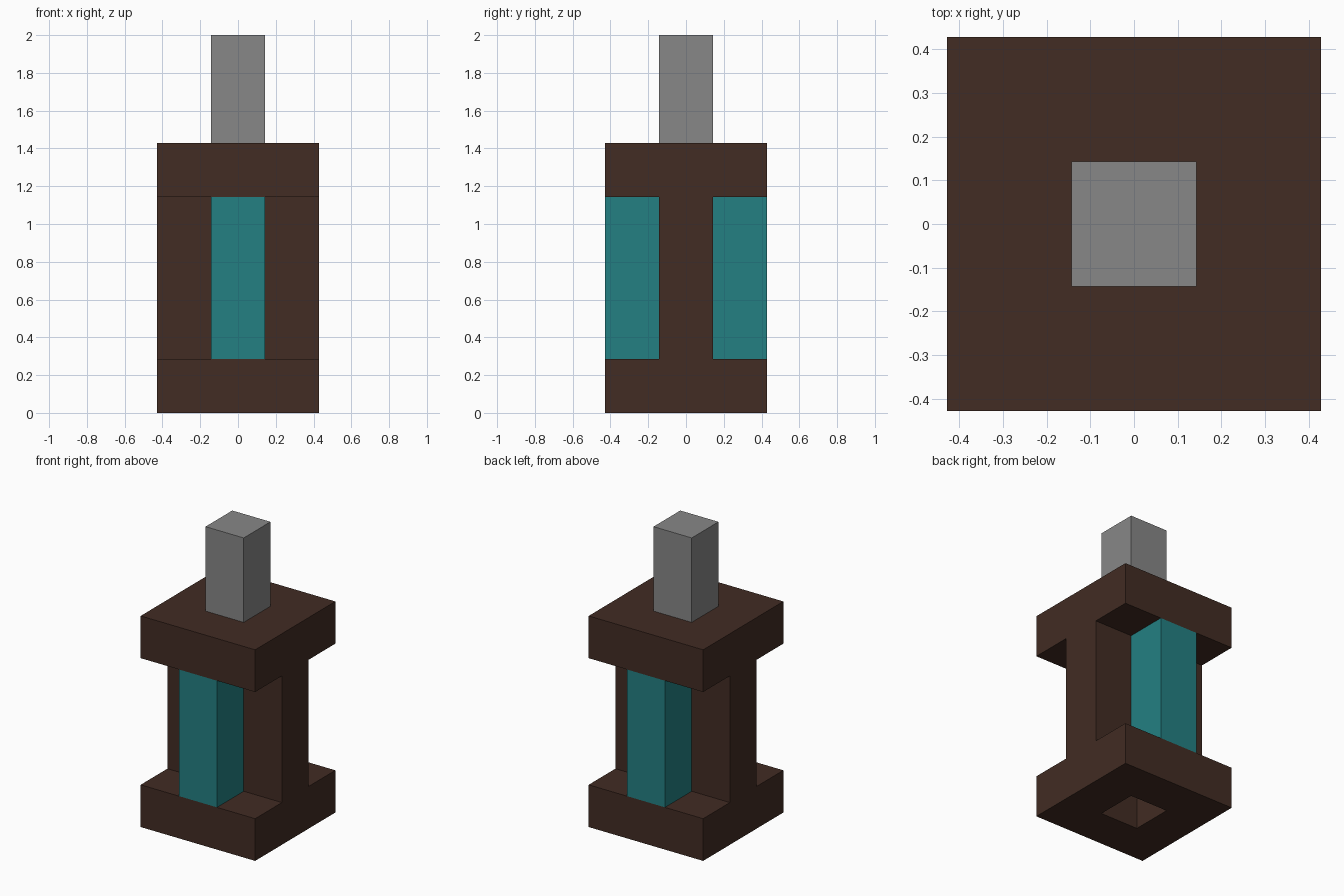
import bpy
import bmesh

cube = bpy.data.objects.get("Cube")
if cube:
    bpy.data.objects.remove(cube, do_unlink=True)

U = 1 / 7      # module: every part is a multiple of this
W = 2 * U      # column width, also the slab height


def material(name, rgb):
    mat = bpy.data.materials.new(name)
    mat.use_nodes = True
    color = (*rgb, 1)
    mat.diffuse_color = color
    mat.node_tree.nodes["Principled BSDF"].inputs["Base Color"].default_value = color
    return mat


def finish(name, bm, mat):
    mesh = bpy.data.meshes.new(name)
    bm.to_mesh(mesh)
    bm.free()
    mesh.materials.append(mat)
    obj = bpy.data.objects.new(name, mesh)
    bpy.context.collection.objects.link(obj)
    return obj


def box(name, size, center, mat):
    bm = bmesh.new()
    bmesh.ops.create_cube(bm, size=1)
    bmesh.ops.scale(bm, vec=size, verts=bm.verts)
    bmesh.ops.translate(bm, vec=center, verts=bm.verts)
    return finish(name, bm, mat)


def collar(name, z, mat):
    """Square slab with a square hole through its middle."""
    bm = bmesh.new()
    bmesh.ops.create_grid(bm, x_segments=3, y_segments=3, size=3 * U)
    middle = [f for f in bm.faces if f.calc_center_median().length < U / 2]
    bmesh.ops.delete(bm, geom=middle, context='FACES')
    bmesh.ops.translate(bm, vec=(0, 0, z), verts=bm.verts)
    obj = finish(name, bm, mat)
    solid = obj.modifiers.new("Thickness", 'SOLIDIFY')
    solid.thickness = W
    solid.offset = 1
    return obj


brown = material("dark brown", (0.054, 0.025, 0.017))
teal = material("teal", (0.017, 0.216, 0.225))
gray = material("gray", (0.242, 0.242, 0.242))

# Slabs at the bottom and top
collar("base_slab", 0, brown)
collar("top_slab", 8 * U, brown)

# Four columns around the hollow shaft
for side, s in (("left", 1), ("right", -1)):
    box(side + "_column", (W, W, 6 * U), (s * W, 0, 5 * U), brown)
for side, s in (("front", -1), ("back", 1)):
    box(side + "_column", (W, W, 6 * U), (0, s * W, 5 * U), teal)

# Rod through the top slab
box("rod", (W, W, 6 * U), (0, 0, 11 * U), gray)
